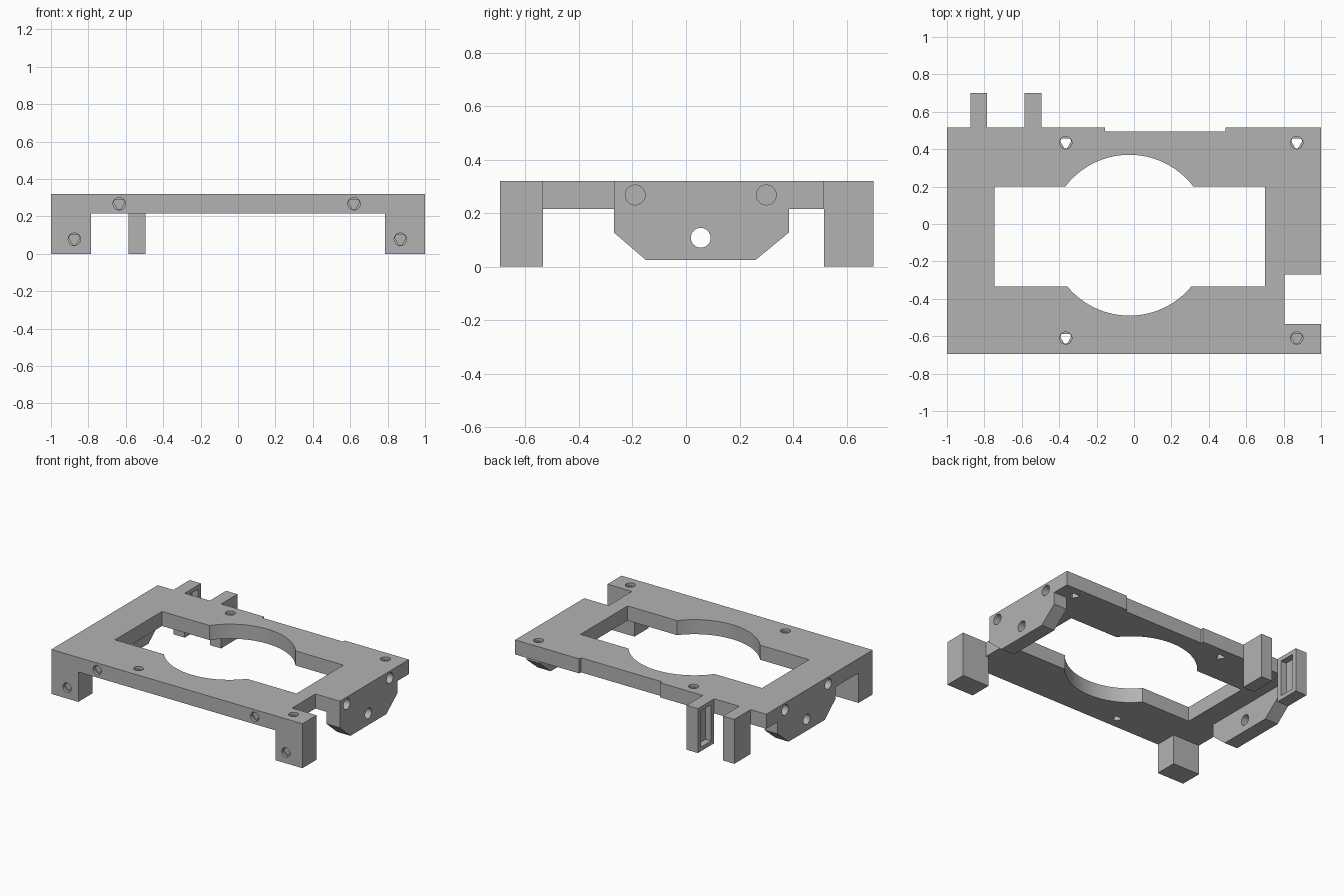
import bpy, bmesh
from math import radians, cos, sin
from mathutils import Matrix, Vector

if "Cube" in bpy.data.objects:
    bpy.data.objects.remove(bpy.data.objects["Cube"])

grey = bpy.data.materials.new("plain grey")
grey.use_nodes = True
COLOUR = (0.45, 0.45, 0.45, 1)
grey.diffuse_color = COLOUR
grey.node_tree.nodes["Principled BSDF"].inputs["Base Color"].default_value = COLOUR

TOP, UNDER = 0.32, 0.215      # deck faces
FRONT, BACK = -0.695, 0.515


def prism(name, points, vector):
    """Extrude a closed 3D outline along a vector."""
    bm = bmesh.new()
    face = bm.faces.new([bm.verts.new(p) for p in points])
    ext = bmesh.ops.extrude_face_region(bm, geom=[face])["geom"]
    bmesh.ops.translate(bm, vec=vector, verts=[v for v in ext if isinstance(v, bmesh.types.BMVert)])
    bmesh.ops.recalc_face_normals(bm, faces=bm.faces)
    mesh = bpy.data.meshes.new(name)
    bm.to_mesh(mesh)
    bm.free()
    mesh.materials.append(grey)
    obj = bpy.data.objects.new(name, mesh)
    bpy.context.collection.objects.link(obj)
    return obj


def box(name, x, y, z):
    return prism(name, [(x[0], y[0], z[0]), (x[1], y[0], z[0]), (x[1], y[1], z[0]), (x[0], y[1], z[0])],
                 (0, 0, z[1] - z[0]))


def rod(name, centre, axis, radius, depth, angles):
    """Prism of a round or angular section, running both ways from centre along axis."""
    axis = Vector(axis)
    up = Vector((0, 1, 0)) if axis.z else Vector((0, 0, 1))
    side = up.cross(axis)
    start = Vector(centre) - axis * depth
    ring = [start + radius * (cos(radians(a)) * side + sin(radians(a)) * up) for a in angles]
    return prism(name, ring, axis * depth * 2)


def cut(obj, cutter):
    mod = obj.modifiers.new("cut", "BOOLEAN")
    mod.operation, mod.solver, mod.object = "DIFFERENCE", "EXACT", cutter
    bpy.context.view_layer.objects.active = obj
    bpy.ops.object.modifier_apply(modifier=mod.name)
    bpy.data.objects.remove(cutter)


ROUND = [i * 7.5 for i in range(48)]
BIG_ROUND = [i * 3.75 for i in range(96)]
TRIANGLE = [a + d for a in (30, 150, 270) for d in (-14, 14)]


def screw_hole(obj, centre, axis, depth):
    """Shallow round mouth leading into a blunt triangular bore."""
    cut(obj, rod("mouth", centre, axis, 0.033, 0.02, ROUND))
    cut(obj, rod("bore", centre, axis, 0.031, depth, TRIANGLE))


# Deck with a side notch and a shallow recess along the back
outline = [(-1, FRONT), (1, FRONT), (1, -0.535), (0.805, -0.535), (0.805, -0.27), (1, -0.27), (1, BACK),
           (0.49, BACK), (0.49, 0.495), (-0.155, 0.495), (-0.155, BACK), (-1, BACK)]
deck = prism("deck", [(x, y, UNDER) for x, y in outline], (0, 0, TOP - UNDER))

# Central window: rectangle plus circle
cut(deck, box("window", (-0.745, 0.70), (-0.335, 0.20), (0, 1)))
cut(deck, rod("round_window", (-0.025, -0.06, 0.3), (0, 0, 1), 0.43, 0.3, BIG_ROUND))

# Screw holes in the top and front of the deck
for x in (-0.365, 0.87):
    for y in (-0.61, 0.435):
        screw_hole(deck, (x, y, TOP), (0, 0, -1), 0.2)
for x in (-0.635, 0.62):
    screw_hole(deck, (x, FRONT, 0.268), (0, 1, 0), 0.1)

# Front legs
for name, x in (("right_leg", (-1, -0.785)), ("left_leg", (0.785, 1))):
    leg = box(name, x, (FRONT, -0.535), (0, UNDER))
    screw_hole(leg, (-0.875 if x[0] < 0 else 0.868, FRONT, 0.078), (0, 1, 0), 0.1)

# Chamfered side brackets, with blind holes above and a through hole below
profile = [(-0.27, UNDER), (-0.27, 0.128), (-0.15, 0.025), (0.26, 0.025), (0.385, 0.128), (0.385, UNDER)]
for name, s in (("right_bracket", -1), ("left_bracket", 1)):
    bracket = prism(name, [(s, y, z) for y, z in profile], (-s * 0.105, 0, 0))
    cut(bracket, rod("pin_hole", (s, 0.055, 0.108), (1, 0, 0), 0.037, 0.3, ROUND))
    for y in (-0.19, 0.30):
        cut(deck, rod("peg_hole", (s, y, 0.268), (1, 0, 0), 0.037, 0.12, ROUND))

# Back posts with pockets facing each other
for name, x, pocket in (("outer_post", (-0.875, -0.785), (-0.83, -0.7)),
                        ("inner_post", (-0.585, -0.495), (-0.7, -0.54))):
    post = box(name, x, (BACK, 0.70), (0, TOP))
    cut(post, box("pocket", pocket, (0.55, 0.665), (0.03, 0.29)))

# Smooth round walls, keep edges sharp
bpy.ops.object.select_all(action="DESELECT")
for obj in bpy.context.collection.objects:
    if obj.type == "MESH" and grey.name in obj.data.materials:
        obj.select_set(True)
        bpy.context.view_layer.objects.active = obj
bpy.ops.object.shade_smooth_by_angle(angle=radians(30))
